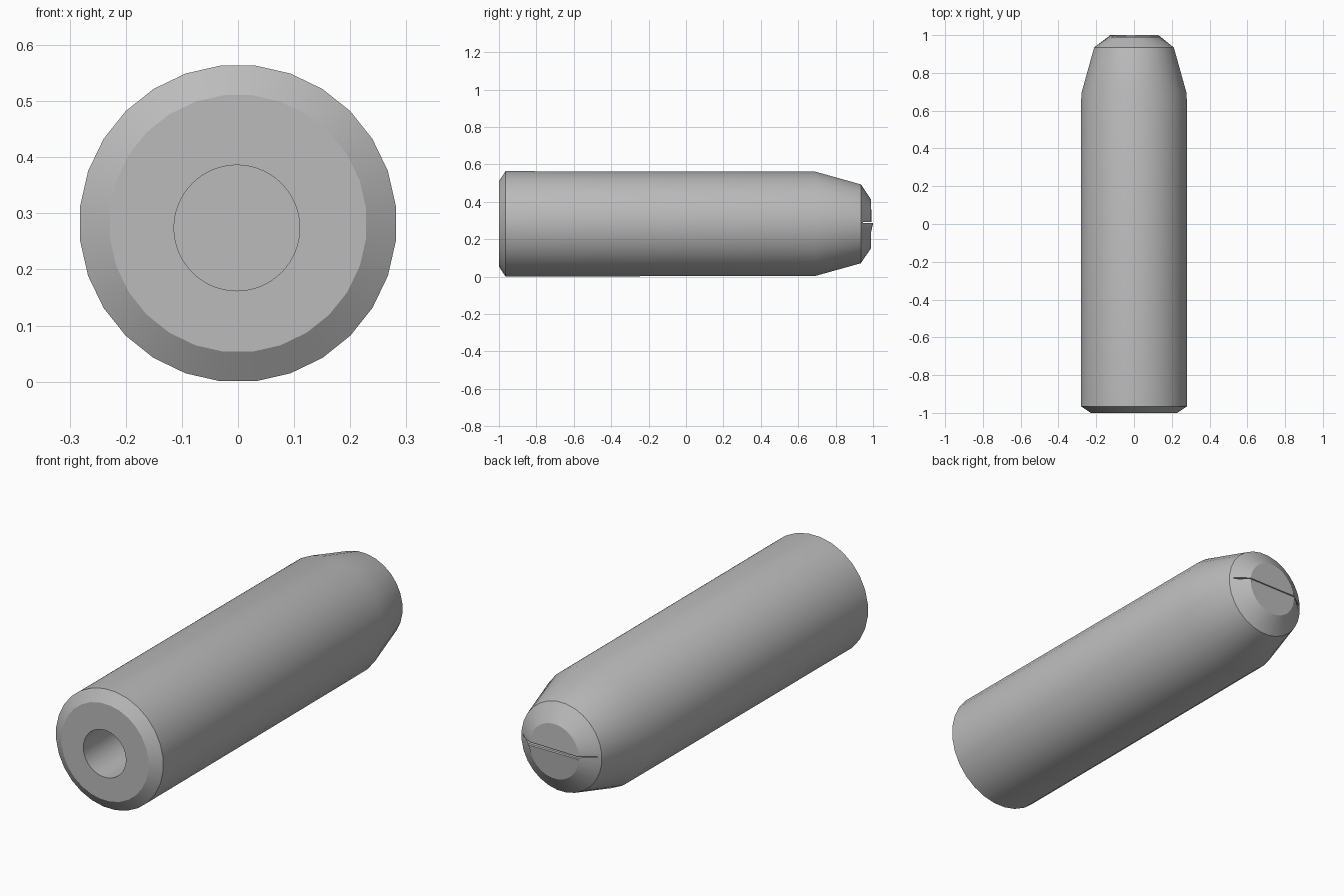
import bpy, bmesh, math
from mathutils import Matrix, Vector

cube = bpy.data.objects.get("Cube")
if cube:
    bpy.data.objects.remove(cube, do_unlink=True)

AXIS_Z = 0.282
SIDES = 28

steel = bpy.data.materials.new("grey steel")
steel.use_nodes = True
GREY = (0.5, 0.5, 0.5, 1)
steel.diffuse_color = GREY
steel.node_tree.nodes["Principled BSDF"].inputs["Base Color"].default_value = GREY


def make_object(name, bm):
    bmesh.ops.recalc_face_normals(bm, faces=bm.faces)
    mesh = bpy.data.meshes.new(name)
    bm.to_mesh(mesh)
    bm.free()
    mesh.materials.append(steel)
    obj = bpy.data.objects.new(name, mesh)
    bpy.context.collection.objects.link(obj)
    return obj


def cut(target, cutter):
    mod = target.modifiers.new("cut", "BOOLEAN")
    mod.operation, mod.solver, mod.object = "DIFFERENCE", "EXACT", cutter
    bpy.context.view_layer.objects.active = target
    bpy.ops.object.modifier_apply(modifier=mod.name)
    bpy.data.objects.remove(cutter, do_unlink=True)


# Pin body: (y, radius) stations from the chamfered front to the tapered nose
profile = [(-1, 0.23), (-0.965, 0.283), (0.69, 0.281), (0.935, 0.212), (0.99, 0.13)]
bm = bmesh.new()
rings = []
for y, r in profile:
    angles = [2 * math.pi * (i + 0.5) / SIDES for i in range(SIDES)]
    rings.append([bm.verts.new((r * math.sin(a), y, AXIS_Z + r * math.cos(a))) for a in angles])
for a, b in zip(rings, rings[1:]):
    for i in range(SIDES):
        j = (i + 1) % SIDES
        bm.faces.new((a[i], a[j], b[j], b[i]))
bm.faces.new(rings[0])
cap = bm.faces.new(rings[-1])

# Nose face: two shallow slopes meeting on a horizontal ridge
ridge = bmesh.ops.bisect_plane(bm, geom=[cap] + list(cap.edges) + list(cap.verts),
                               plane_co=(0, 0, AXIS_Z), plane_no=(0, 0, 1))
for item in ridge["geom_cut"]:
    if isinstance(item, bmesh.types.BMVert):
        item.co.y = 1.0
pin = make_object("pin_body", bm)

# Blind bore in the front face
bm = bmesh.new()
bmesh.ops.create_cone(bm, cap_ends=True, segments=64, radius1=0.112, radius2=0.112, depth=1.4,
                      matrix=Matrix.Translation((-0.002, -0.6, 0.274)) @ Matrix.Rotation(math.pi / 2, 4, "X"))
cut(pin, make_object("bore_cutter", bm))

# Hairline slot across the nose
bm = bmesh.new()
bmesh.ops.create_cube(bm, size=1, matrix=Matrix.Translation((0, 1.0, 0.29)) @ Matrix.Diagonal((0.7, 0.11, 0.006, 1)))
cut(pin, make_object("slot_cutter", bm))

# Smooth round surfaces with crisp end edges
for o in bpy.context.selected_objects:
    o.select_set(False)
pin.select_set(True)
bpy.context.view_layer.objects.active = pin
bpy.ops.object.shade_smooth_by_angle(angle=math.radians(25))
